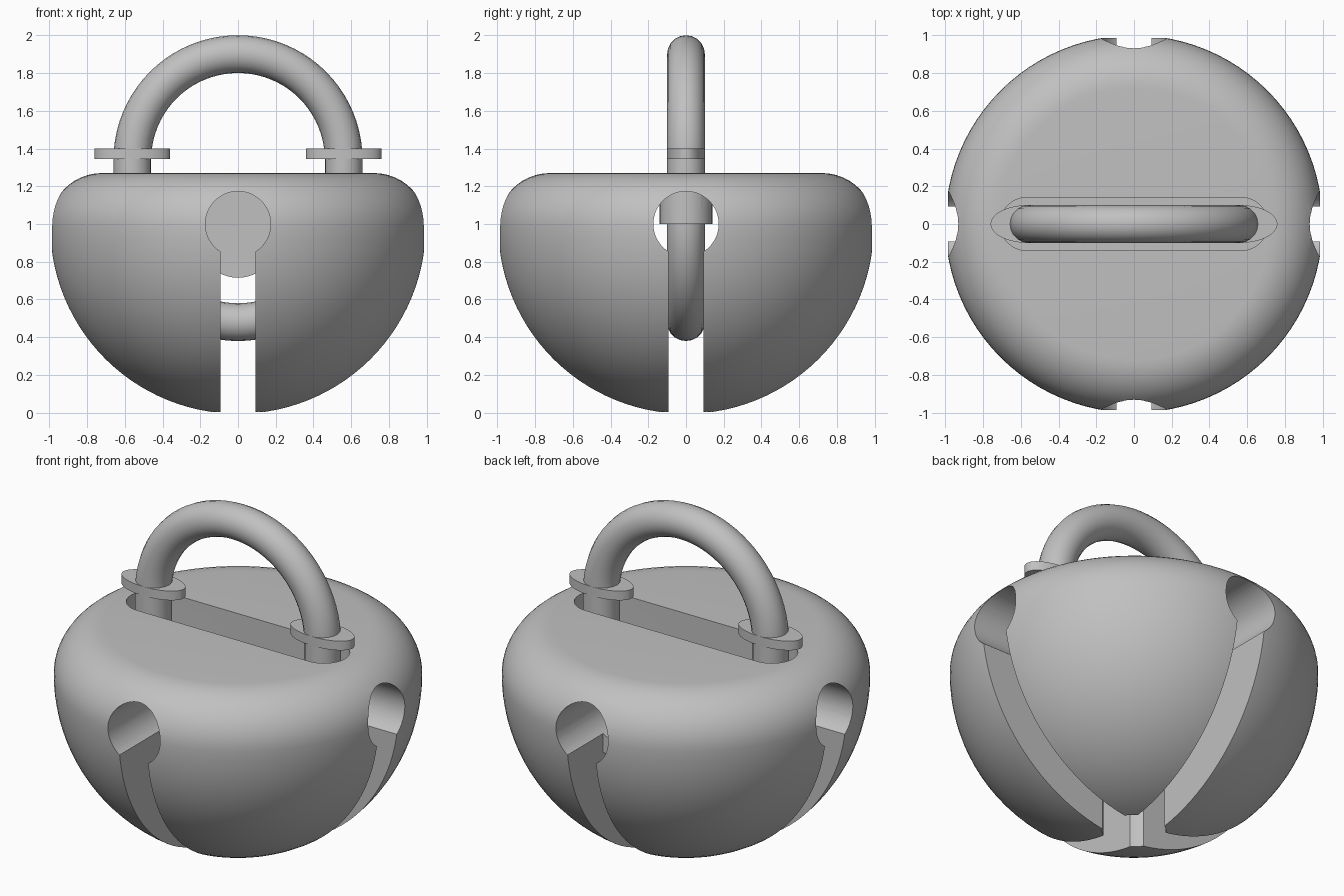
import bpy, bmesh, math
from mathutils import Matrix, Vector

cube = bpy.data.objects.get("Cube")
if cube:
    bpy.data.objects.remove(cube, do_unlink=True)

grey = bpy.data.materials.new("grey_metal")
grey.use_nodes = True
COLOUR = (0.53, 0.53, 0.53, 1)
grey.diffuse_color = COLOUR
for node in grey.node_tree.nodes:
    if node.type == 'BSDF_PRINCIPLED':
        node.inputs["Base Color"].default_value = COLOUR


def add_object(name, bm):
    bmesh.ops.recalc_face_normals(bm, faces=bm.faces)
    mesh = bpy.data.meshes.new(name)
    bm.to_mesh(mesh)
    bm.free()
    mesh.materials.append(grey)
    obj = bpy.data.objects.new(name, mesh)
    bpy.context.collection.objects.link(obj)
    return obj


def box(name, low, high):
    low, high = Vector(low), Vector(high)
    bm = bmesh.new()
    place = Matrix.Translation((low + high) / 2) @ Matrix.Diagonal((high - low).to_4d())
    bmesh.ops.create_cube(bm, size=1, matrix=place)
    return add_object(name, bm)


def cylinder(name, radius, depth, centre, rotation=None):
    bm = bmesh.new()
    place = Matrix.Translation(centre) @ (rotation or Matrix.Identity(4))
    bmesh.ops.create_cone(bm, cap_ends=True, segments=64, radius1=radius,
                          radius2=radius, depth=depth, matrix=place)
    return add_object(name, bm)


def prism(name, outline, bottom, top, turn=None):
    """Extrude a flat outline upwards, then optionally turn it."""
    bm = bmesh.new()
    face = bm.faces.new([bm.verts.new((x, y, bottom)) for x, y in outline])
    out = bmesh.ops.extrude_face_region(bm, geom=[face])
    verts = [v for v in out["geom"] if isinstance(v, bmesh.types.BMVert)]
    bmesh.ops.translate(bm, verts=verts, vec=(0, 0, top - bottom))
    if turn:
        bm.transform(turn)
    return add_object(name, bm)


def arc(cx, cy, rx, ry, start, end, steps):
    angles = [math.radians(start + (end - start) * i / steps) for i in range(steps + 1)]
    return [(cx + rx * math.cos(a), cy + ry * math.sin(a)) for a in angles]


def activate(obj):
    bpy.ops.object.select_all(action='DESELECT')
    obj.select_set(True)
    bpy.context.view_layer.objects.active = obj


def cut(obj, cutters):
    activate(obj)
    for cutter in cutters:
        mod = obj.modifiers.new("cut", 'BOOLEAN')
        mod.object, mod.operation, mod.solver = cutter, 'DIFFERENCE', 'EXACT'
        bpy.ops.object.modifier_apply(modifier=mod.name)
        bpy.data.objects.remove(cutter, do_unlink=True)


def smooth(obj):
    activate(obj)
    bpy.ops.object.shade_smooth_by_angle(angle=math.radians(30))


# Hollow bell body: round bowl, rolled shoulder, flat top
WALL, MID, TOP, SHOULDER = 0.06, 0.99, 1.27, 0.28


def shell_profile(inset):
    bowl = arc(0, MID, 1 - inset, 1 - inset, -90, 0, 28)
    roll = arc(1 - SHOULDER, MID, SHOULDER - inset, SHOULDER - inset, 0, 90, 12)
    return bowl + roll[1:] + [(0, TOP - inset)]


bm = bmesh.new()
for inset in (0, WALL):
    points = shell_profile(inset)
    verts = [bm.verts.new((max(r, 0), 0, z)) for r, z in points]
    edges = [bm.edges.new(pair) for pair in zip(verts, verts[1:])]
    bmesh.ops.spin(bm, geom=verts + edges, cent=(0, 0, 0), axis=(0, 0, 1),
                   angle=math.tau, steps=96, use_merge=False)
bmesh.ops.remove_doubles(bm, verts=bm.verts, dist=0.0005)
body = add_object("bell_body", bm)

# Keyhole slots on four sides, bottom hole and long opening on top
HOLE, SLOT, GAP = 0.173, 0.094, 0.14
along_x = Matrix.Rotation(math.pi / 2, 4, 'Y')
along_y = Matrix.Rotation(math.pi / 2, 4, 'X')
stadium = arc(0.57, 0, GAP, GAP, -90, 90, 16) + arc(-0.57, 0, GAP, GAP, 90, 270, 16)
cut(body, [
    box("slot_x", (-2, -SLOT, -1), (2, SLOT, 0.9)),
    box("slot_y", (-SLOT, -2, -1), (SLOT, 2, 0.9)),
    cylinder("hole_x", HOLE, 4, (0, 0, 1), along_x),
    cylinder("hole_y", HOLE, 4, (0, 0, 1), along_y),
    cylinder("hole_z", HOLE, 1, (0, 0, 0)),
    prism("top_opening", stadium, 1, 1.5),
])
smooth(body)

# Inner blocks hanging from the top plate on each side of the opening
ROOF = TOP - WALL / 2
u_shape = [(0.2, ROOF), (-0.2, ROOF)] + arc(0, 0.915, 0.2, 0.2, 180, 360, 24)
front_block = prism("front_inner_block", u_shape, 0.175, 0.5, along_y)
smooth(front_block)
back_block = box("back_inner_block", (-0.2, 0.175, 0.74), (0.2, 0.65, ROOF))
cut(back_block, [cylinder("block_bore", HOLE, 2, (0, 0.5, 1), along_y)])
smooth(back_block)

# Shackle: a closed link with two half circles and straight legs
REACH = 0.56
path = arc(0, 1.34, REACH, REACH, 0, 180, 40) + arc(0, 1.04, REACH, REACH, 180, 360, 40)
curve = bpy.data.curves.new("shackle", 'CURVE')
curve.dimensions = '3D'
curve.bevel_depth = 0.1
curve.bevel_resolution = 8
spline = curve.splines.new('POLY')
spline.points.add(len(path) - 1)
for point, (x, z) in zip(spline.points, path):
    point.co = (x, 0, z, 1)
spline.use_cyclic_u = True
curve.materials.append(grey)
shackle = bpy.data.objects.new("shackle", curve)
bpy.context.collection.objects.link(shackle)
activate(shackle)
bpy.ops.object.convert(target='MESH')
smooth(bpy.context.view_layer.objects.active)

# Oval collars on both legs
for side, x in (("left", REACH), ("right", -REACH)):
    oval = arc(x, 0, 0.2, 0.1, 0, 360, 48)[:-1]
    smooth(prism(side + "_collar", oval, 1.345, 1.4))
